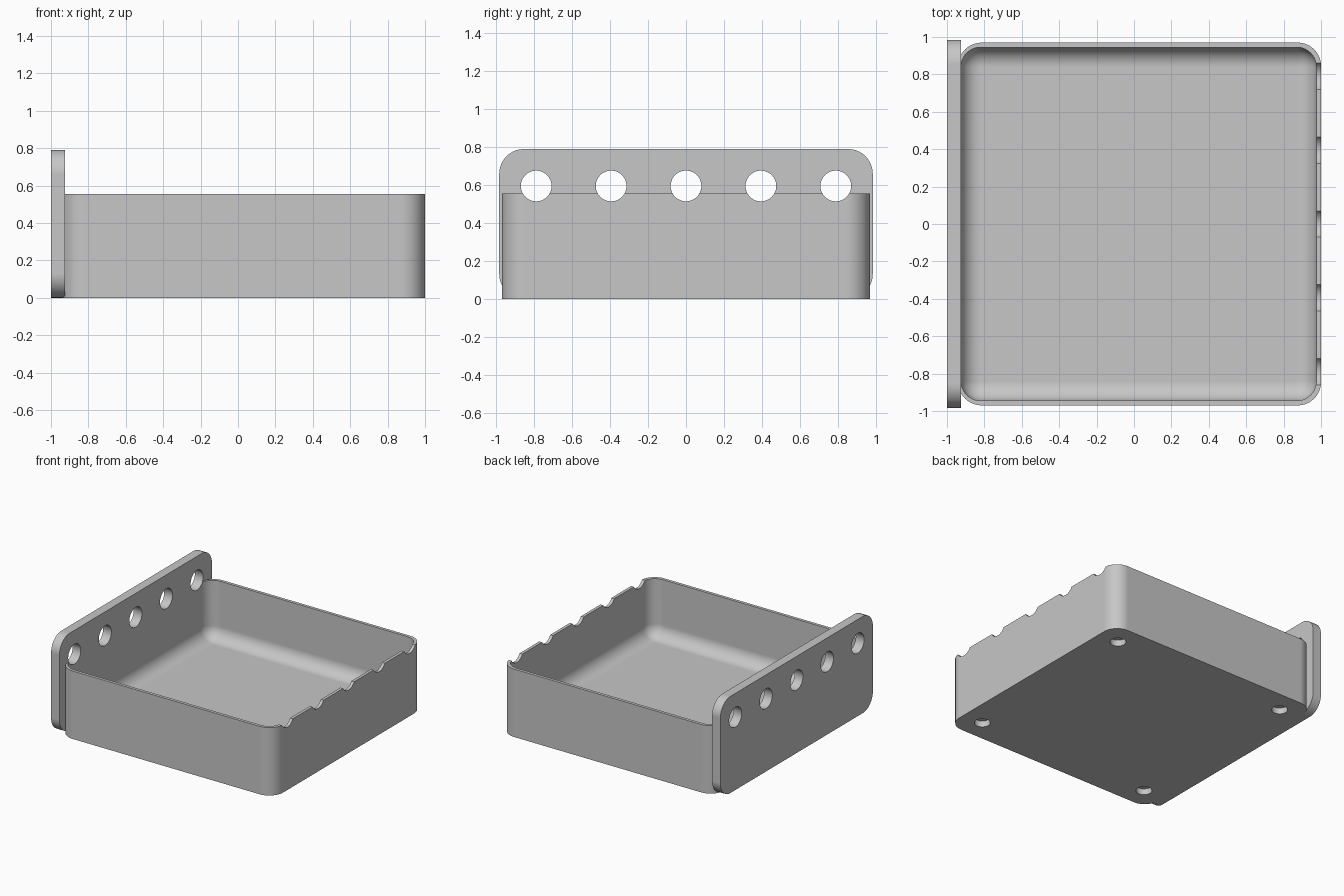
import bpy
import bmesh
from math import radians
from mathutils import Matrix, Vector

if "Cube" in bpy.data.objects:
    bpy.data.objects.remove(bpy.data.objects["Cube"], do_unlink=True)

grey = bpy.data.materials.new("plain grey")
grey.use_nodes = True
COLOUR = (0.57, 0.57, 0.57, 1)
grey.diffuse_color = COLOUR
grey.node_tree.nodes["Principled BSDF"].inputs["Base Color"].default_value = COLOUR


def add_object(name, bm):
    bmesh.ops.recalc_face_normals(bm, faces=bm.faces)
    mesh = bpy.data.meshes.new(name)
    bm.to_mesh(mesh)
    bm.free()
    mesh.materials.append(grey)
    obj = bpy.data.objects.new(name, mesh)
    bpy.context.collection.objects.link(obj)
    return obj


def rounded_block(name, low, high, radius, pick_edge):
    """Box between two corners, with the chosen edges rounded."""
    low, high = Vector(low), Vector(high)
    bm = bmesh.new()
    bmesh.ops.create_cube(bm, size=1)
    bmesh.ops.scale(bm, vec=high - low, verts=bm.verts)
    bmesh.ops.translate(bm, vec=(low + high) / 2, verts=bm.verts)
    edges = [e for e in bm.edges if pick_edge(e)]
    bmesh.ops.bevel(bm, geom=edges, offset=radius, segments=10,
                    profile=0.5, affect='EDGES', clamp_overlap=True)
    return add_object(name, bm)


def along(edge, axis):
    return abs((edge.verts[0].co - edge.verts[1].co)[axis]) > 0.001


def cylinder(name, radius, depth, matrix):
    bm = bmesh.new()
    bmesh.ops.create_cone(bm, cap_ends=True, segments=48, radius1=radius,
                          radius2=radius, depth=depth, matrix=matrix)
    return add_object(name, bm)


RIM = 0.555
PLATE_FACE = -0.925
PITCH = 0.395

# Solid tray body and the tall end plate
tray = rounded_block("tray", (-0.94, -0.97, 0), (1, 0.97, RIM), 0.125,
                     lambda e: along(e, 2))
end_plate = rounded_block("end_plate", (-1, -0.985, 0), (PLATE_FACE, 0.985, 0.79),
                          0.13, lambda e: along(e, 0))

# Hollow with rounded corners and a rounded floor edge
cavity = rounded_block("cavity_cutter", (PLATE_FACE, -0.945, 0.08),
                       (0.975, 0.945, 1), 0.105,
                       lambda e: along(e, 2) or e.verts[0].co.z + e.verts[1].co.z < 0.5)
steps = [(end_plate, 'UNION'), (cavity, 'DIFFERENCE')]

# Row of holes through the plate, also notching the opposite rim
for i in range(-2, 3):
    turn = Matrix.Translation((0, i * PITCH, 0.595)) @ Matrix.Rotation(radians(90), 4, 'Y')
    steps.append((cylinder("row_hole_cutter", 0.081, 2.4, turn), 'DIFFERENCE'))

# Four shallow round sockets under the base
for sx in (-1, 1):
    for sy in (-1, 1):
        place = Matrix.Translation((0.03 + sx * 2 * PITCH, sy * 2 * PITCH, 0))
        steps.append((cylinder("socket_cutter", 0.06, 0.1, place), 'DIFFERENCE'))

# Combine everything into one body
bpy.ops.object.select_all(action='DESELECT')
bpy.context.view_layer.objects.active = tray
tray.select_set(True)
for other, operation in steps:
    mod = tray.modifiers.new("combine", 'BOOLEAN')
    mod.operation = operation
    mod.solver = 'EXACT'
    mod.object = other
    bpy.ops.object.modifier_apply(modifier=mod.name)
    bpy.data.objects.remove(other, do_unlink=True)

# Smooth curves, crisp edges, flat panels
bpy.ops.object.shade_smooth_by_angle(angle=radians(30))
weighted = tray.modifiers.new("even_normals", 'WEIGHTED_NORMAL')
weighted.keep_sharp = True
